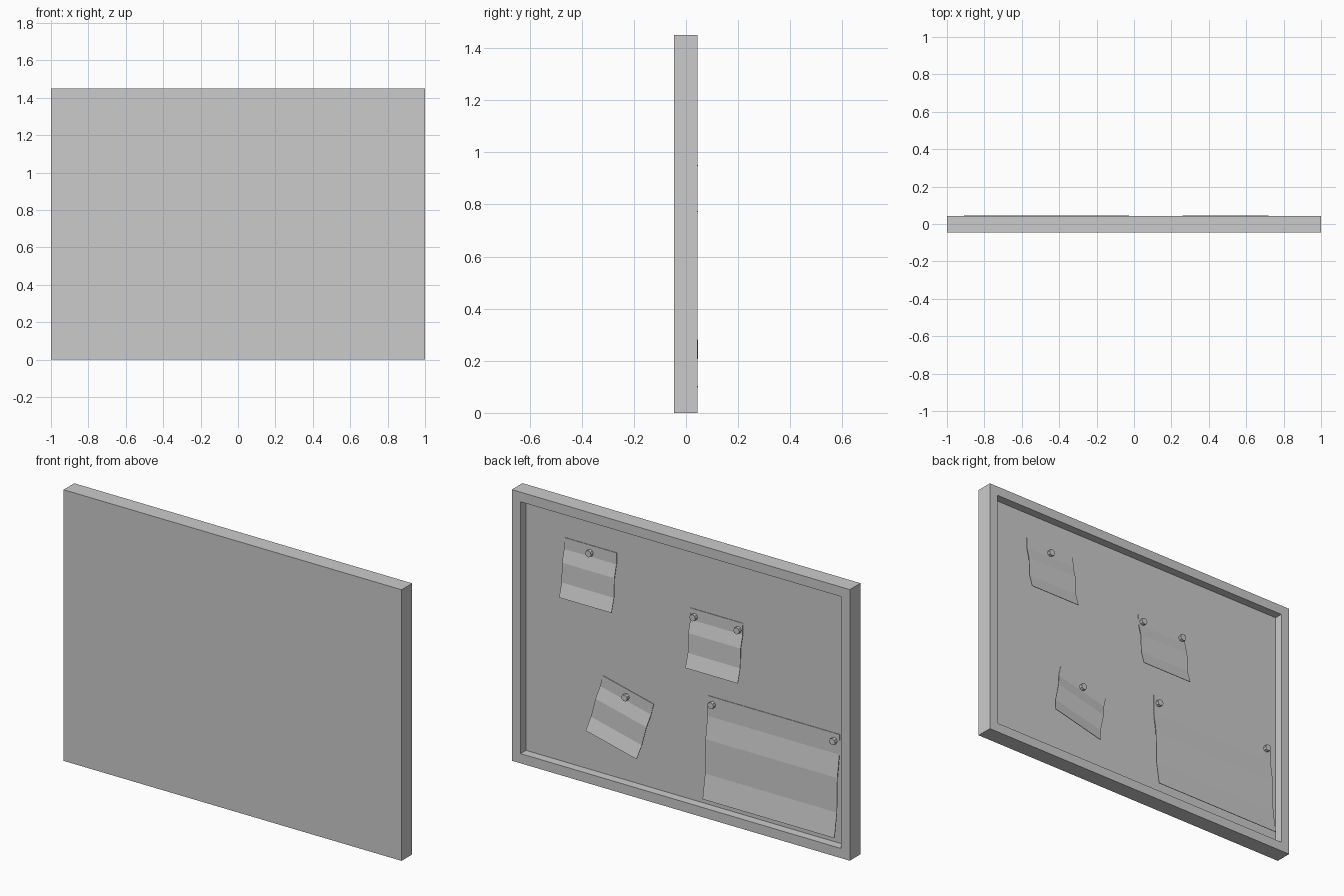
import bpy, bmesh, math
from mathutils import Matrix, Vector

if "Cube" in bpy.data.objects:
    bpy.data.objects.remove(bpy.data.objects["Cube"])

FRONT, BACK, FLOOR = -0.046, 0.044, -0.002
W, H, RIM = 2.0, 1.45, 0.073


def finish(bm, name):
    bmesh.ops.recalc_face_normals(bm, faces=bm.faces[:])
    mesh = bpy.data.meshes.new(name)
    bm.to_mesh(mesh)
    bm.free()
    obj = bpy.data.objects.new(name, mesh)
    bpy.context.collection.objects.link(obj)
    return obj


# Framed board: a box whose back face is inset and sunk
bm = bmesh.new()
bmesh.ops.create_cube(bm, size=1)
bmesh.ops.scale(bm, vec=(W, BACK - FRONT, H), verts=bm.verts)
bmesh.ops.translate(bm, vec=(0, (BACK + FRONT) / 2, H / 2), verts=bm.verts)
panel = max(bm.faces, key=lambda f: f.calc_center_median().y)
bmesh.ops.inset_region(bm, faces=[panel], thickness=RIM)
sunk = bmesh.ops.extrude_discrete_faces(bm, faces=[panel])["faces"][0]
bmesh.ops.translate(bm, vec=(0, FLOOR - BACK, 0), verts=sunk.verts)
finish(bm, "framed_board")

# Curled sheet side profile: (fraction down the sheet, y)
PROFILE = [(0, 0.003), (0.2, 0.004), (0.42, 0.021), (0.76, 0.025), (1, 0.046)]
THICK = 0.003


def note(name, cx, cz, width, height, tilt, pins):
    """Pinned sheet; pins are x offsets from its centre line."""
    place = Matrix.Translation((cx, 0, cz)) @ Matrix.Rotation(-math.radians(tilt), 4, "Y")
    bm = bmesh.new()
    outline = PROFILE + [(f, y - THICK) for f, y in reversed(PROFILE)]
    side = bm.faces.new([bm.verts.new((-width / 2, y, (0.5 - f) * height)) for f, y in outline])
    ext = bmesh.ops.extrude_face_region(bm, geom=[side], use_keep_orig=True)["geom"]
    bmesh.ops.translate(bm, vec=(width, 0, 0),
                        verts=[g for g in ext if isinstance(g, bmesh.types.BMVert)])
    bm.transform(place)
    finish(bm, name)

    # Low-poly pin heads
    for i, px in enumerate(pins):
        bm = bmesh.new()
        bmesh.ops.create_cone(bm, cap_ends=True, segments=8, radius1=0.018, radius2=0.018, depth=0.02)
        spot = place @ Vector((px, 0.012, height / 2 - 0.04))
        bm.transform(Matrix.Translation(spot) @ place.to_3x3().to_4x4()
                     @ Matrix.Rotation(math.radians(-90), 4, "X"))
        finish(bm, f"{name}_pin_{i + 1}")


note("note_upper", 0.564, 1.101, 0.31, 0.305, 0, [0])
note("note_middle", -0.183, 0.924, 0.31, 0.305, 0, [-0.13, 0.13])
note("note_tilted", 0.376, 0.391, 0.31, 0.305, 13.5, [0])
note("large_sheet", -0.52, 0.366, 0.78, 0.538, 0, [-0.36, 0.36])
